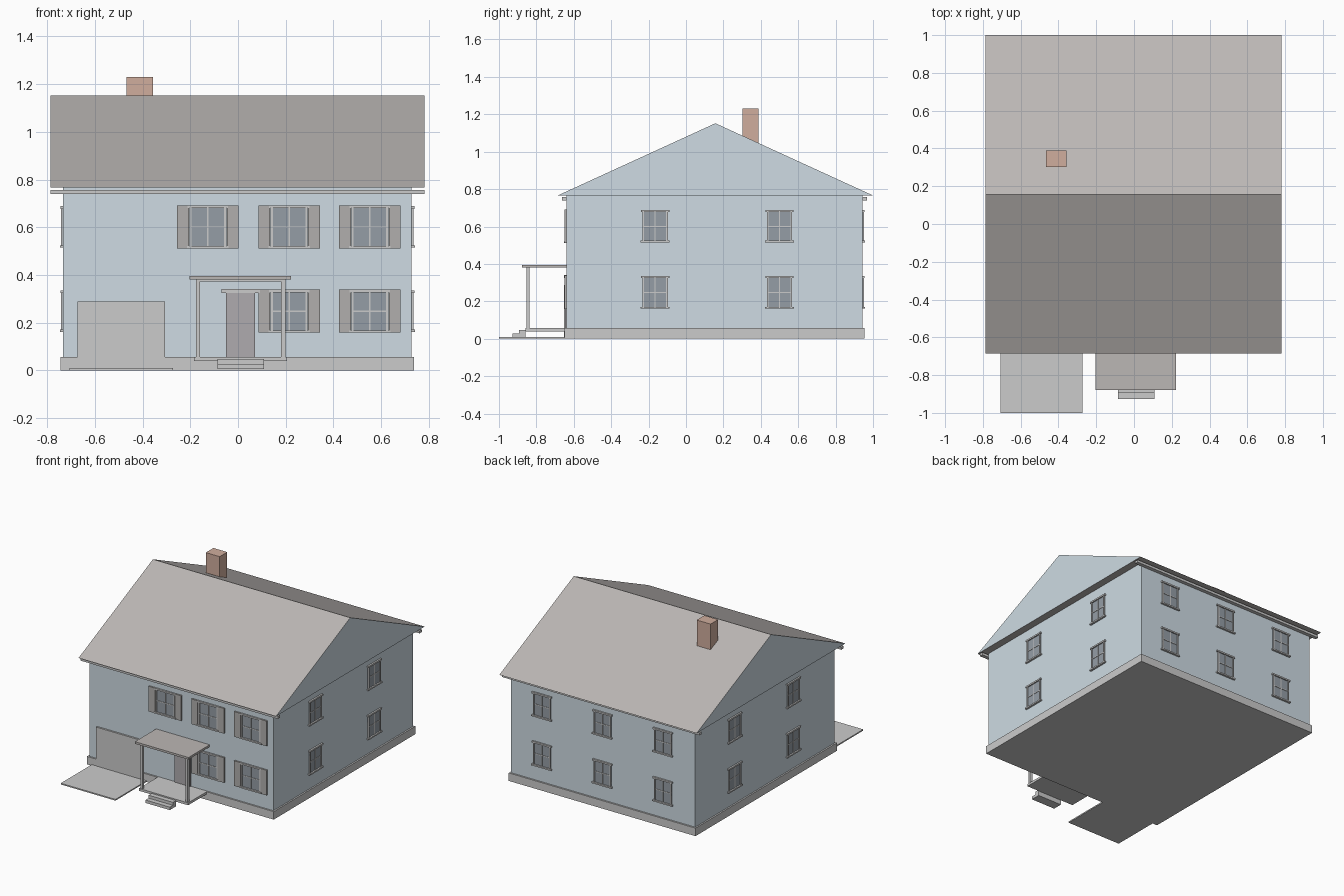
import bpy, bmesh
from math import radians
from mathutils import Matrix, Vector

if "Cube" in bpy.data.objects:
    bpy.data.objects.remove(bpy.data.objects["Cube"])


def material(name, rgb):
    m = bpy.data.materials.new(name)
    m.diffuse_color = (*rgb, 1)
    m.use_nodes = True
    m.node_tree.nodes["Principled BSDF"].inputs["Base Color"].default_value = m.diffuse_color
    return m


BLUE = material("blue_siding", (0.62, 0.71, 0.77))
ROOF = material("roof_shingle", (0.50, 0.475, 0.46))
BRICK = material("brick", (0.63, 0.42, 0.34))
GLASS = material("dark_glass", (0.30, 0.34, 0.38))
SHUTTER = material("shutter_grey", (0.44, 0.43, 0.42))
DOOR = material("door_grey", (0.43, 0.41, 0.43))
TRIM = material("light_grey", (0.70, 0.70, 0.70))


def boxes(name, ranges, mat, matrix=Matrix()):
    """One object from boxes given as (x0, x1, y0, y1, z0, z1)."""
    bm = bmesh.new()
    for x0, x1, y0, y1, z0, z1 in ranges:
        centre = Matrix.Translation(((x0 + x1) / 2, (y0 + y1) / 2, (z0 + z1) / 2))
        size = Matrix.Diagonal((x1 - x0, y1 - y0, z1 - z0, 1))
        bmesh.ops.create_cube(bm, size=1, matrix=centre @ size)
    return finish(name, bm, [mat], matrix)


def finish(name, bm, mats, matrix=Matrix()):
    mesh = bpy.data.meshes.new(name)
    bm.to_mesh(mesh)
    bm.free()
    for m in mats:
        mesh.materials.append(m)
    obj = bpy.data.objects.new(name, mesh)
    obj.matrix_world = matrix
    bpy.context.collection.objects.link(obj)
    return obj


X0, X1, Y0, Y1 = -0.733, 0.727, -0.638, 0.943   # wall faces
EAVE, RIDGE = 0.766, 1.152

# House body
boxes("foundation", [(-0.744, 0.738, -0.649, 0.955, 0, 0.057)], TRIM)
boxes("walls", [(X0, X1, Y0, Y1, 0.057, EAVE)], BLUE)

# Gable roof: triangular prism, shingle slopes and soffit, siding on the ends
bm = bmesh.new()
profile = [(-0.686, EAVE), (1.0, EAVE), (0.157, RIDGE)]
end = bm.faces.new([bm.verts.new((-0.785, y, z)) for y, z in profile])
ext = bmesh.ops.extrude_face_region(bm, geom=[end], use_keep_orig=True)
bmesh.ops.translate(bm, vec=(1.566, 0, 0),
                    verts=[v for v in ext["geom"] if isinstance(v, bmesh.types.BMVert)])
bmesh.ops.recalc_face_normals(bm, faces=bm.faces)
for f in bm.faces:
    f.material_index = 1 if abs(f.normal.x) > 0.5 else 0
finish("gable_roof", bm, [ROOF, BLUE])

# Gutters and chimney
boxes("gutters", [(-0.785, 0.781, -0.664, -0.638, 0.739, 0.757),
                  (-0.785, 0.781, 0.943, 0.969, 0.739, 0.757)], TRIM)
boxes("chimney", [(-0.467, -0.357, 0.302, 0.388, 0.95, 1.23)], BRICK)


def window(label, side, along, z, hw, hh, shutters=False):
    """Window on a wall; local -y points out of the house."""
    place = {"front": ((along, Y0), 0), "right": ((X1, along), 90),
             "back": ((along, Y1), 180), "left": ((X0, along), -90)}
    (px, py), angle = place[side]
    m = Matrix.Translation(Vector((px, py, z))) @ Matrix.Rotation(radians(angle), 4, "Z")
    j = 0.009
    boxes(f"{side}_glass_{label}", [(-hw, hw, -0.003, 0.005, -hh, hh)], GLASS, m)
    boxes(f"{side}_window_frame_{label}", [
        (-hw, -hw + j, -0.009, 0, -hh, hh), (hw - j, hw, -0.009, 0, -hh, hh),
        (-hw - 0.008, hw + 0.008, -0.012, 0, hh - 0.011, hh),
        (-hw - 0.010, hw + 0.010, -0.014, 0, -hh, -hh + 0.010),
        (-0.003, 0.003, -0.006, 0, -hh, hh),
        (-hw, hw, -0.006, 0, -0.003, 0.003)], TRIM, m)
    if shutters:
        boxes(f"{side}_shutters_{label}", [
            (s * 0.104 - 0.025, s * 0.104 + 0.025, -0.011, 0, -0.09, 0.09)
            for s in (-1, 1)], SHUTTER, m)


# Windows on all four sides
for floor, z in (("lower", 0.248), ("upper", 0.601)):
    for i, x in enumerate((-0.126, 0.214, 0.553)):
        if floor == "upper" or i > 0:
            window(f"{floor}_{i}", "front", x, z, 0.077, 0.09, True)
    for i, x in enumerate((-0.48, 0.0, 0.48)):
        window(f"{floor}_{i}", "back", x, z, 0.068, 0.087)
    for side in ("left", "right"):
        for i, y in enumerate((-0.165, 0.5)):
            window(f"{floor}_{i}", side, y, z, 0.068, 0.087)

# Garage and driveway
boxes("garage_door", [(-0.672, -0.307, -0.651, -0.63, 0, 0.288)], TRIM)
boxes("driveway", [(-0.706, -0.272, -1.0, -0.64, 0, 0.009)], TRIM)

# Front door
boxes("front_door", [(-0.050, 0.072, -0.646, -0.63, 0.057, 0.325)], DOOR)
boxes("door_header", [(-0.070, 0.092, -0.652, -0.63, 0.325, 0.340)], TRIM)

# Porch
boxes("porch_floor", [(-0.185, 0.205, -0.858, -0.638, 0.040, 0.057)], TRIM)
boxes("porch_posts", [(x - 0.009, x + 0.009, -0.854, -0.836, 0.057, 0.382)
                      for x in (-0.168, 0.190)], TRIM)
boxes("porch_beam", [(-0.177, 0.199, -0.854, -0.836, 0.372, 0.382)], TRIM)
boxes("porch_roof", [(-0.203, 0.222, -0.878, -0.638, 0.380, 0.395)], ROOF)
boxes("porch_steps", [(-0.085, 0.108, -0.927, -0.858, 0.006, 0.027),
                      (-0.085, 0.108, -0.892, -0.858, 0.027, 0.048)], TRIM)
